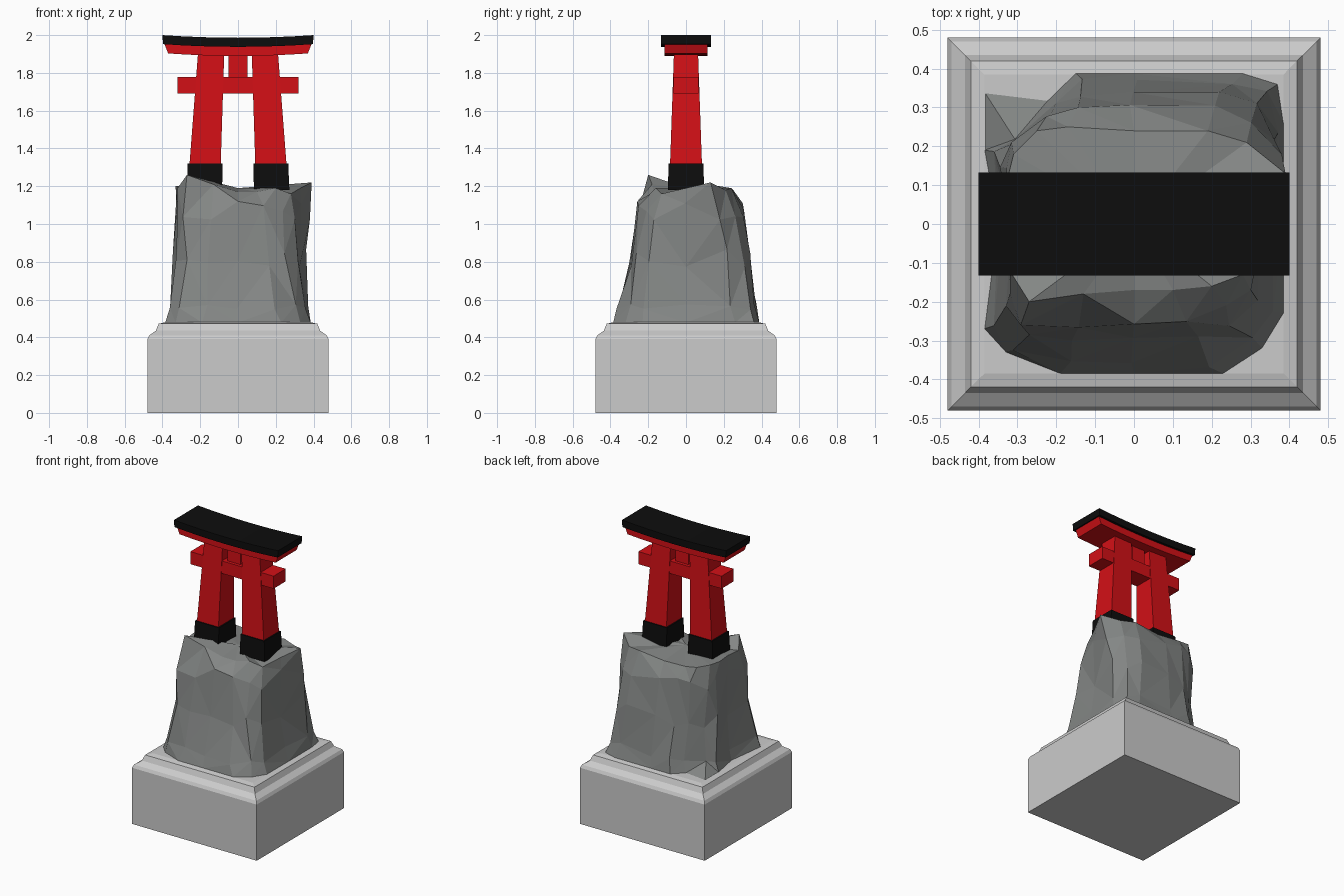
import bpy, bmesh, random
from mathutils import Vector

if "Cube" in bpy.data.objects:
    bpy.data.objects.remove(bpy.data.objects["Cube"])

random.seed(4)


def material(name, rgb):
    m = bpy.data.materials.new(name)
    m.diffuse_color = (*rgb, 1)
    m.use_nodes = True
    m.node_tree.nodes["Principled BSDF"].inputs["Base Color"].default_value = m.diffuse_color
    return m


RED = material("red_paint", (0.65, 0.005, 0.008))
BLACK = material("black_paint", (0.004, 0.004, 0.004))
STONE = material("rock_grey", (0.23, 0.24, 0.235))


def loft(name, rings, mat=None, peak=None, triangles=False):
    """Skin a stack of equal-length closed rings, capping both ends."""
    bm = bmesh.new()
    vs = [[bm.verts.new(p) for p in ring] for ring in rings]
    n = len(rings[0])
    for a, b in zip(vs, vs[1:]):
        for i in range(n):
            j = (i + 1) % n
            bm.faces.new((a[i], a[j], b[j], b[i]))
    bm.faces.new(vs[0][::-1])
    if peak:
        c = bm.verts.new(peak)
        for i in range(n):
            bm.faces.new((vs[-1][i], vs[-1][(i + 1) % n], c))
    else:
        bm.faces.new(vs[-1])
    if triangles:
        bmesh.ops.triangulate(bm, faces=bm.faces[:])
    bmesh.ops.recalc_face_normals(bm, faces=bm.faces[:])
    me = bpy.data.meshes.new(name)
    bm.to_mesh(me)
    bm.free()
    ob = bpy.data.objects.new(name, me)
    bpy.context.collection.objects.link(ob)
    if mat:
        me.materials.append(mat)
    return ob


def rect(x0, x1, y, z):
    return [(x0, -y, z), (x1, -y, z), (x1, y, z), (x0, y, z)]


# Stepped square plinth
profile = [(0.48, 0), (0.48, 0.39), (0.47, 0.41), (0.435, 0.435), (0.42, 0.472), (0.385, 0.48)]
loft("plinth", [rect(-r, r, r, z) for r, z in profile])

# Faceted rock: foot outline blended into a jagged rim
foot = [(-.385, -.27), (-.33, -.33), (-.19, -.385), (0, -.385), (.23, -.385), (.33, -.32),
        (.385, -.23), (.385, 0), (.385, .26), (.37, .36), (.28, .388), (0, .388),
        (-.15, .388), (-.22, .32), (-.385, .34), (-.385, .19), (-.35, 0)]
rim = [(-.32, -.12, 1.19), (-.27, -.20, 1.26), (-.13, -.18, 1.21), (0, -.17, 1.17),
       (.1, -.17, 1.17), (.2, -.16, 1.19), (.28, -.13, 1.16), (.33, 0, 1.19),
       (.39, .13, 1.22), (.29, .21, 1.18), (.19, .24, 1.19), (0, .24, 1.17),
       (-.17, .25, 1.18), (-.25, .24, 1.19), (-.31, .18, 1.2), (-.33, .1, 1.2), (-.32, 0, 1.2)]
SPUR = 14
rings = [[(x, y, 0.478) for x, y in foot]]
for z, t, sx in ((0.56, 0.12, 0.94), (0.82, 0.4, 0.92), (1.07, 0.62, 0.96)):
    ring = []
    for i, ((x, y), top) in enumerate(zip(foot, rim)):
        k = max(t, 0.75) if i == SPUR else t
        p = Vector((x, y, 0)).lerp(Vector((top[0], top[1], 0)), k)
        j = lambda s: random.uniform(-s, s)
        ring.append((p.x * sx + j(.012), p.y + j(.012), z + j(.05 if z > .6 else .02)))
    rings.append(ring)
rings.append(rim)
loft("rock", rings, STONE, peak=(0, 0, 1.19), triangles=True)

# Tapered pillars with black feet
for side, label in ((-1, "left"), (1, "right")):
    def section(inner, outer, y, z):
        return rect(*sorted((side * inner, side * outer)), y, z)
    loft(label + "_pillar", [section(.092, .258, .085, 1.30), section(.073, .212, .064, 1.90)], RED)
    loft(label + "_pillar_foot", [section(.084, .272, .096, 1.18), section(.082, .266, .092, 1.32)], BLACK)

# Tie beam and centre strut
loft("tie_beam", [rect(-.32, .32, .067, 1.69), rect(-.32, .32, .067, 1.777)], RED)
loft("centre_strut", [rect(-.05, .05, .045, 1.77), rect(-.05, .05, .045, 1.91)], RED)


def curved_beam(name, mat, lower, upper, y, rise, n=8):
    """Beam swept along x whose ends turn up; lower/upper = (half length, mid z)."""
    sections = []
    for i in range(n + 1):
        u = 2 * i / n - 1
        (w0, z0), (w1, z1) = [(w * u, z + rise * u * u) for w, z in (lower, upper)]
        sections.append([(w0, -y, z0), (w0, y, z0), (w1, y, z1), (w1, -y, z1)])
    return loft(name, sections, mat)


# Upswept lintel and roof beam
curved_beam("red_lintel", RED, (.37, 1.89), (.39, 1.942), .115, .013)
curved_beam("black_roof_beam", BLACK, (.397, 1.938), (.4, 1.986), .132, .014)
